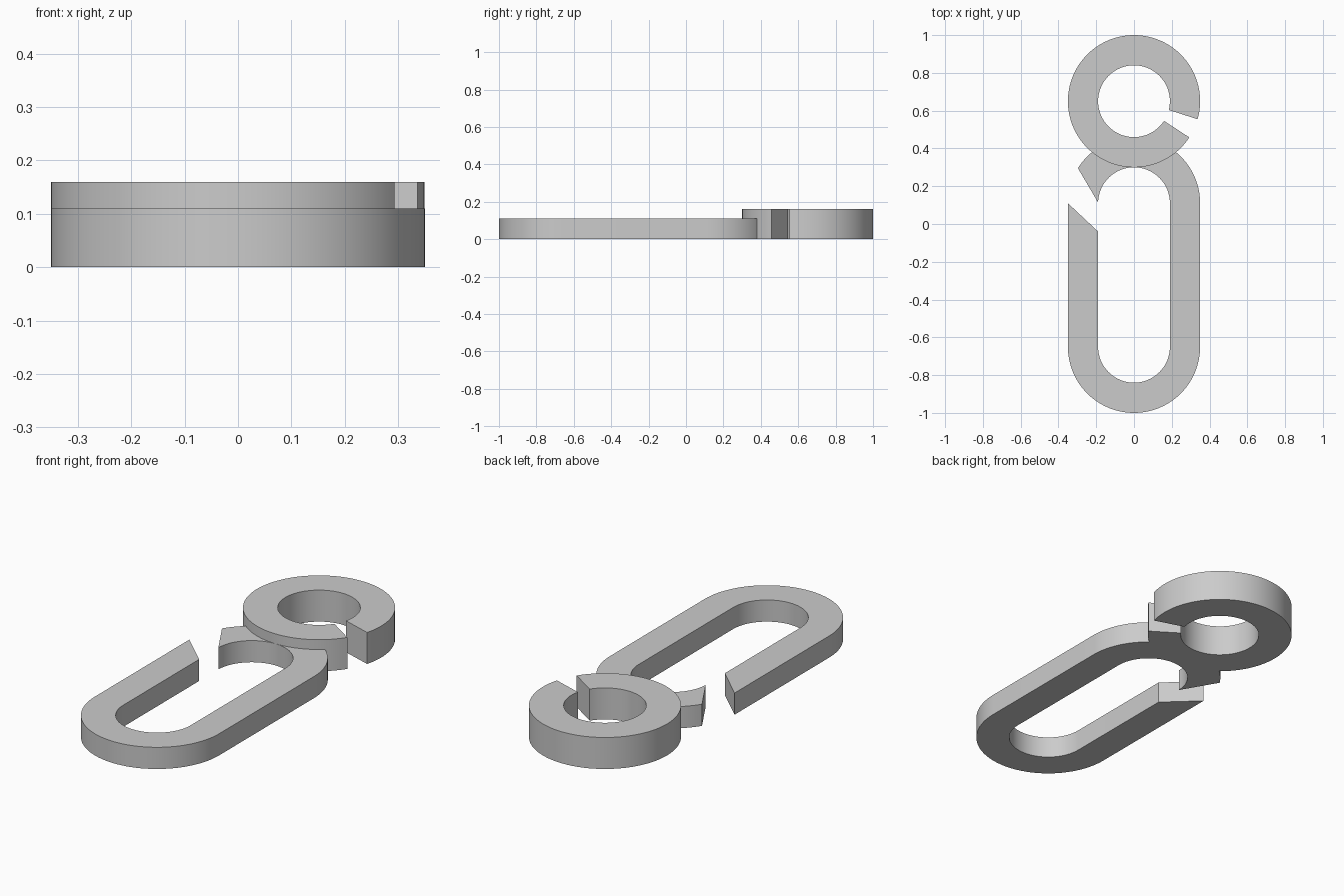
import bpy, bmesh
from math import radians, cos, sin

if "Cube" in bpy.data.objects:
    bpy.data.objects.remove(bpy.data.objects["Cube"], do_unlink=True)

OUTER, INNER = 0.35, 0.19
RING_Y, LINK_TOP_Y, LINK_BOTTOM_Y = 0.65, 0.11, -0.65

grey = bpy.data.materials.new("plain_grey")
grey.use_nodes = True
grey.diffuse_color = (0.6, 0.6, 0.6, 1)
grey.node_tree.nodes["Principled BSDF"].inputs["Base Color"].default_value = grey.diffuse_color


def arc(radius, centre_y, start, end, steps=48):
    """Points on a circle about (0, centre_y), angles in degrees."""
    angles = [radians(start + (end - start) * i / steps) for i in range(steps + 1)]
    return [(radius * cos(a), centre_y + radius * sin(a)) for a in angles]


def extrude_band(name, outer, inner, height):
    """Solid open band between two matching edge paths."""
    bm = bmesh.new()
    rows = [[bm.verts.new((x, y, z)) for x, y in path]
            for path, z in ((outer, 0), (inner, 0), (inner, height), (outer, height))]
    for a, b in zip(rows, rows[1:] + rows[:1]):
        for i in range(len(a) - 1):
            bm.faces.new((a[i], a[i + 1], b[i + 1], b[i]))
    for end in (0, -1):
        bm.faces.new([row[end] for row in rows])
    bmesh.ops.recalc_face_normals(bm, faces=bm.faces)
    mesh = bpy.data.meshes.new(name)
    bm.to_mesh(mesh)
    bm.free()
    mesh.materials.append(grey)
    obj = bpy.data.objects.new(name, mesh)
    bpy.context.collection.objects.link(obj)
    bpy.ops.object.select_all(action="DESELECT")
    obj.select_set(True)
    bpy.context.view_layer.objects.active = obj
    bpy.ops.object.shade_smooth_by_angle(angle=radians(30))
    return obj


# Thick split ring
extrude_band("split_ring",
             arc(OUTER, RING_Y, -15.8, 326.8, 96),
             arc(INNER, RING_Y, -14.2, 326.8, 96), 0.16)


# Long open link: lower left end, round bottom, right side, round top
def link_path(radius, left_end_y, top_angle):
    return ([(-radius, left_end_y)]
            + arc(radius, LINK_BOTTOM_Y, 180, 360)
            + arc(radius, LINK_TOP_Y, 0, top_angle))


extrude_band("open_link",
             link_path(OUTER, 0.11, 148),
             link_path(INNER, -0.04, 179), 0.11)
